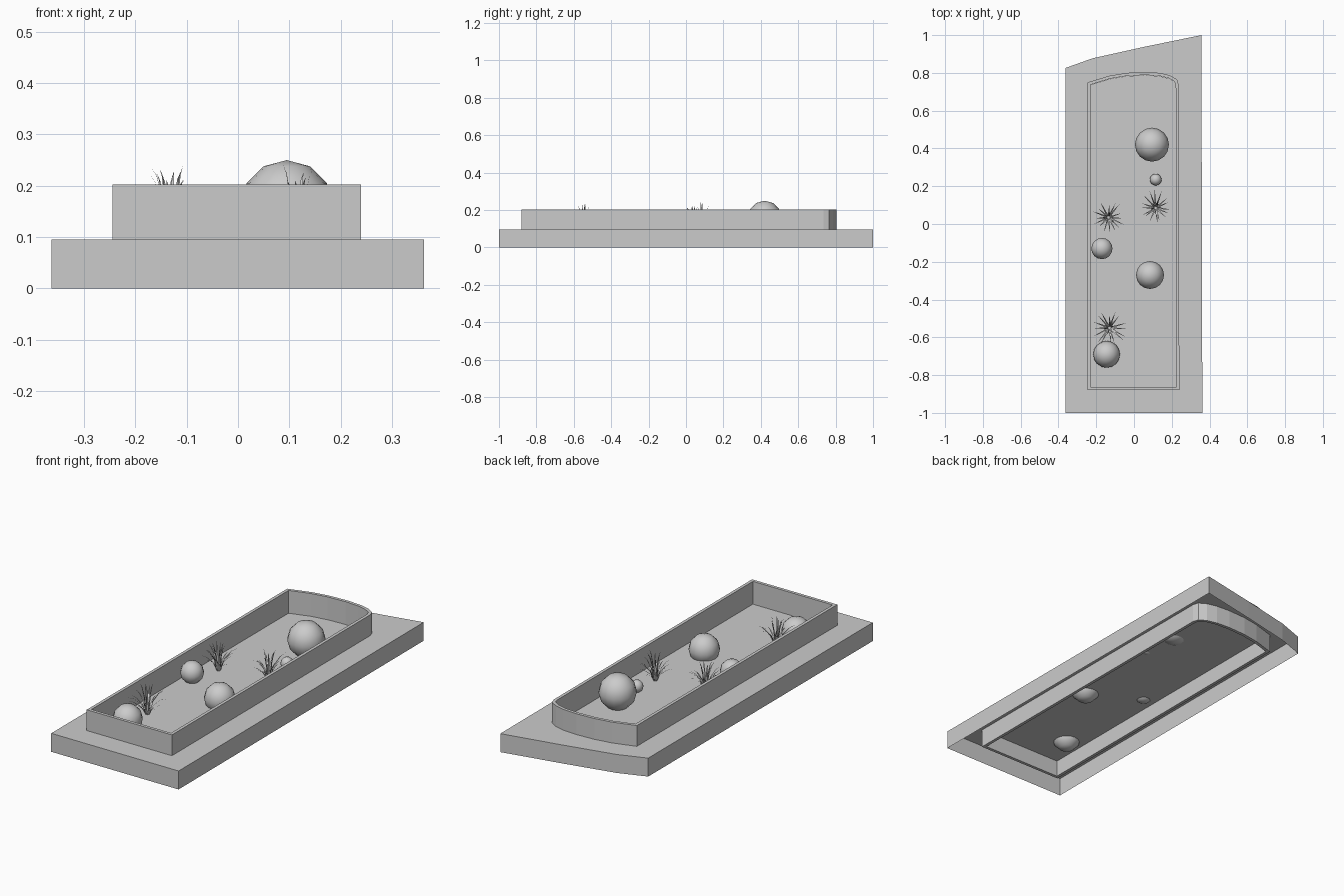
import bpy, bmesh, math, random
from mathutils import Vector

random.seed(4)
cube = bpy.data.objects.get("Cube")
if cube:
    bpy.data.objects.remove(cube, do_unlink=True)

GREY = (0.6, 0.6, 0.6, 1)
stone = bpy.data.materials.new("plain grey")
stone.use_nodes = True
stone.diffuse_color = GREY
stone.node_tree.nodes["Principled BSDF"].inputs["Base Color"].default_value = GREY

BASE_TOP, RIM, SOIL, WALL = 0.095, 0.202, 0.085, 0.016

base_outline = [(-0.363, -1), (0.362, -1), (0.357, 1), (0.05, 0.937),
                (-0.22, 0.877), (-0.363, 0.826)]
bed_outline = [(-0.245, -0.88), (0.24, -0.88), (0.237, 0.735), (0.228, 0.765),
               (0.19, 0.787), (0.137, 0.8), (0.06, 0.805), (-0.04, 0.8),
               (-0.13, 0.785), (-0.245, 0.75)]


def finish(bm, name):
    mesh = bpy.data.meshes.new(name)
    bm.to_mesh(mesh)
    bm.free()
    mesh.materials.append(stone)
    obj = bpy.data.objects.new(name, mesh)
    bpy.context.scene.collection.objects.link(obj)
    return obj


def loop(bm, outline, z):
    return [bm.verts.new((x, y, z)) for x, y in outline]


def skirt(bm, outline, low, high):
    """Upright wall around a closed outline; returns the upper ring."""
    a, b = loop(bm, outline, low), loop(bm, outline, high)
    for i in range(len(a)):
        j = (i + 1) % len(a)
        bm.faces.new((a[i], a[j], b[j], b[i]))
    return b


def ring_edges(bm, verts):
    return [bm.edges.get((v, verts[i - 1])) or bm.edges.new((v, verts[i - 1]))
            for i, v in enumerate(verts)]


# Base: hollow plinth, open below, with an opening for the planter
bm = bmesh.new()
outer = skirt(bm, base_outline, 0, BASE_TOP)
inner = loop(bm, bed_outline, BASE_TOP)
edges = ring_edges(bm, outer) + ring_edges(bm, inner)
bmesh.ops.triangle_fill(bm, edges=edges, use_beauty=True, normal=(0, 0, 1))
for f in bm.faces:
    f.normal_update()
    if abs(f.normal.z) > 0.5 and f.normal.z < 0:
        f.normal_flip()
finish(bm, "base")

# Planter wall, thickened inwards
bm = bmesh.new()
skirt(bm, bed_outline, 0, RIM)
wall = finish(bm, "planter_wall")
solid = wall.modifiers.new("thickness", "SOLIDIFY")
solid.thickness = WALL
solid.offset = -1
solid.use_even_offset = True

# Soil sheet, its edge hidden inside the wall
bm = bmesh.new()
centre = Vector((0, -0.05))
soil = [centre + (Vector(p) - centre) * 0.98 for p in bed_outline]
bm.faces.new(loop(bm, soil, SOIL))
finish(bm, "soil")

# Round boulders part-sunk in the soil: x, y, z, radius
boulders = [(0.095, 0.42, 0.16, 0.09), (0.115, 0.235, 0.112, 0.031),
            (-0.17, -0.13, 0.129, 0.056), (0.085, -0.27, 0.12, 0.074),
            (-0.145, -0.69, 0.112, 0.071)]
for i, (x, y, z, r) in enumerate(boulders):
    bm = bmesh.new()
    bmesh.ops.create_uvsphere(bm, u_segments=16, v_segments=6, radius=r)
    for f in bm.faces:
        f.smooth = True
    finish(bm, f"boulder_{i + 1}").location = (x, y, z)


def blade(bm, angle, reach, height, width):
    """Tapered, bent leaf growing outwards from the tuft centre."""
    out = Vector((math.cos(angle), math.sin(angle), 0))
    side = Vector((-out.y, out.x, 0))
    rows = []
    for t in (0, 0.4, 0.75):
        mid = out * (0.008 + reach * t ** 1.5) + Vector((0, 0, height * (1 - (1 - t) ** 1.6)))
        half = side * width * (1 - 0.8 * t) / 2
        rows.append((bm.verts.new(mid - half), bm.verts.new(mid + half)))
    for (a, b), (c, d) in zip(rows, rows[1:]):
        bm.faces.new((a, b, d, c))
    tip = bm.verts.new(out * (0.008 + reach) + Vector((0, 0, height)))
    bm.faces.new((*rows[-1], tip))


# Grass tufts: a wide outer ring and a few upright middle blades
for i, (x, y) in enumerate([(-0.135, 0.035), (0.115, 0.085), (-0.13, -0.55)]):
    bm = bmesh.new()
    for k in range(16):
        blade(bm, math.tau * (k + random.uniform(-0.3, 0.3)) / 16,
              random.uniform(0.06, 0.09), random.uniform(0.06, 0.115), 0.011)
    for k in range(6):
        blade(bm, math.tau * (k + random.random() * 0.5) / 6,
              random.uniform(0.015, 0.035), random.uniform(0.125, 0.16), 0.011)
    finish(bm, f"grass_tuft_{i + 1}").location = (x, y, SOIL)
